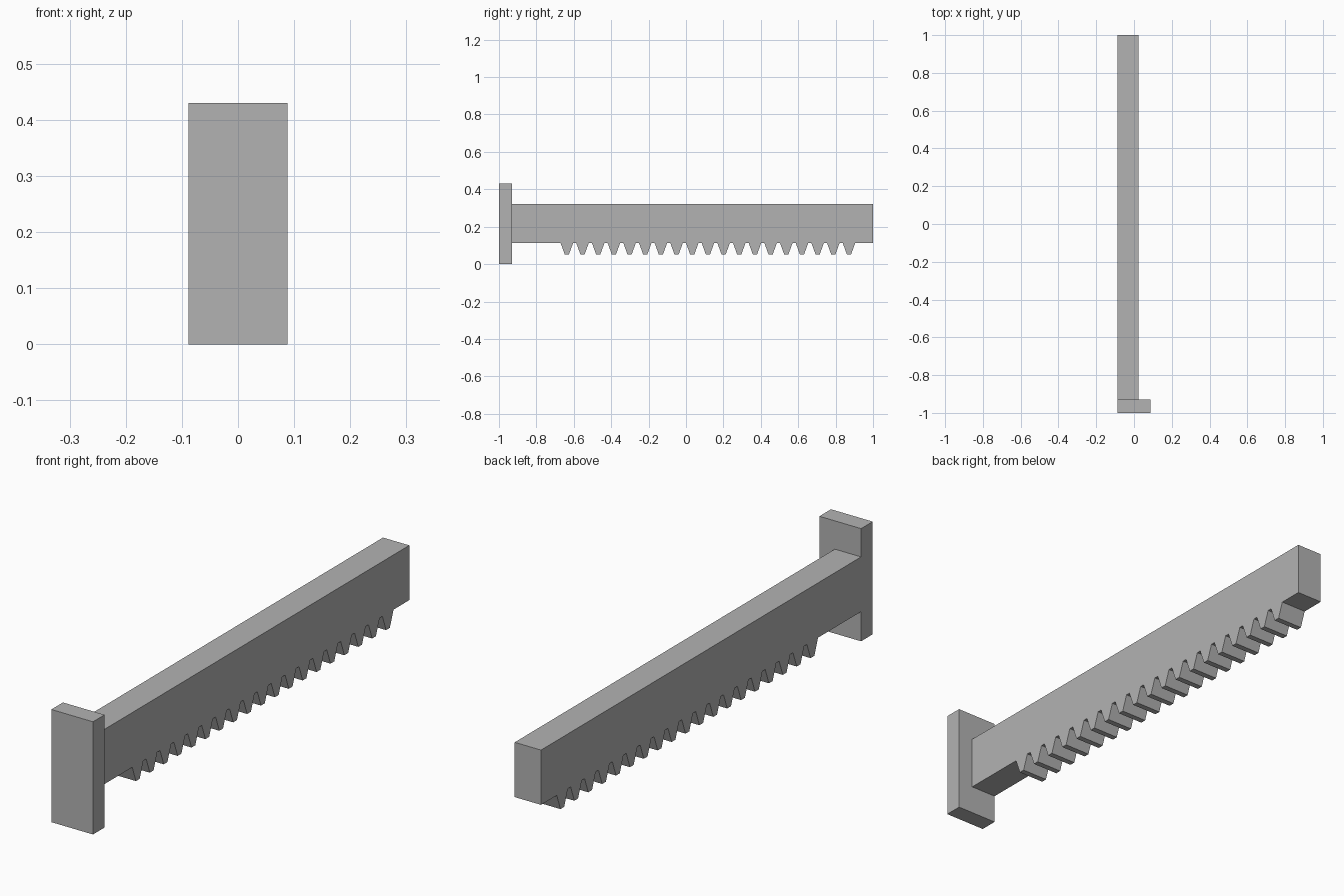
import bpy
import bmesh
import math

if "Cube" in bpy.data.objects:
    bpy.data.objects.remove(bpy.data.objects["Cube"], do_unlink=True)

# Single flat grey
grey = bpy.data.materials.new("plain_grey")
grey.use_nodes = True
colour = (0.45, 0.45, 0.45, 1)
grey.diffuse_color = colour
grey.node_tree.nodes["Principled BSDF"].inputs["Base Color"].default_value = colour


def extrude_profile(name, profile, x0, x1):
    """Extrude a closed (y, z) outline from x0 to x1."""
    bm = bmesh.new()
    face = bm.faces.new([bm.verts.new((x0, y, z)) for y, z in profile])
    result = bmesh.ops.extrude_face_region(bm, geom=[face])
    moved = [v for v in result["geom"] if isinstance(v, bmesh.types.BMVert)]
    bmesh.ops.translate(bm, verts=moved, vec=(x1 - x0, 0, 0))
    bmesh.ops.recalc_face_normals(bm, faces=bm.faces[:])
    mesh = bpy.data.meshes.new(name)
    bm.to_mesh(mesh)
    bm.free()
    mesh.materials.append(grey)
    obj = bpy.data.objects.new(name, mesh)
    bpy.context.collection.objects.link(obj)
    return obj


# Main dimensions
side, plate_back = -0.088, -0.93
bar_bottom, bar_top, tip_z = 0.113, 0.322, 0.052

# Rack teeth with twenty degree flanks
teeth, first_y, pitch = 19, -0.637, 0.0838
module = pitch / math.pi
slope = math.tan(math.radians(20))
tip_half = pitch / 4 - module * slope
root_half = tip_half + (bar_bottom - tip_z) * slope

# Toothed bar: underside outline from front to back, closed over the top
outline = [(plate_back, bar_bottom)]
for i in range(teeth):
    y = first_y + i * pitch
    outline += [(y - root_half, bar_bottom), (y - tip_half, tip_z),
                (y + tip_half, tip_z), (y + root_half, bar_bottom)]
outline += [(1, bar_bottom), (1, bar_top), (plate_back, bar_top)]
extrude_profile("toothed_bar", outline, side, 0.023)

# End plate, flush with the bar on one side
extrude_profile("end_plate", [(-1, 0), (plate_back, 0), (plate_back, 0.43), (-1, 0.43)],
                side, -side)
